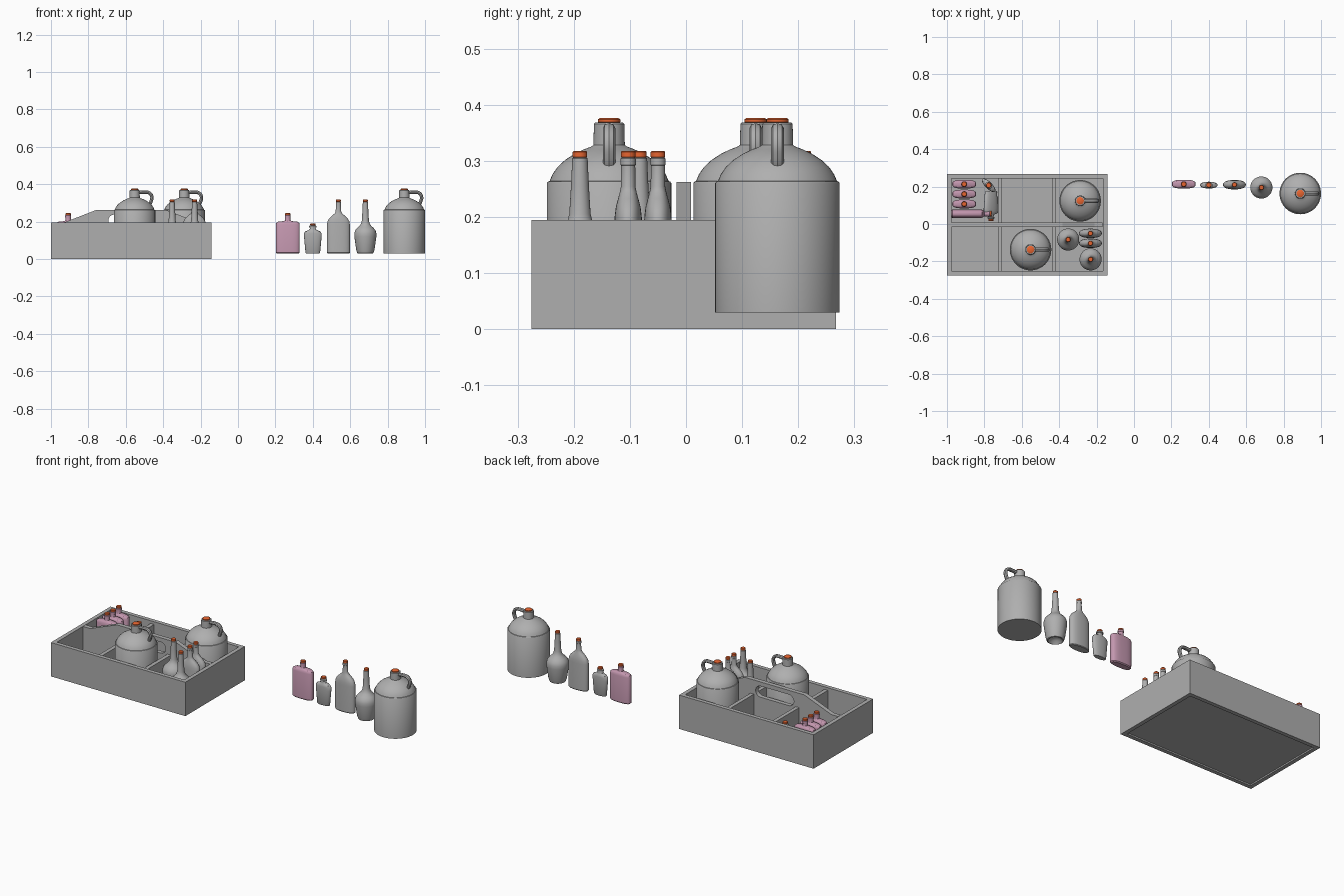
import bpy, bmesh, math
from mathutils import Matrix, Vector, Euler

if "Cube" in bpy.data.objects:
    bpy.data.objects.remove(bpy.data.objects["Cube"])

def material(name, rgb):
    m = bpy.data.materials.new(name)
    m.diffuse_color = (*rgb, 1)
    m.use_nodes = True
    m.node_tree.nodes["Principled BSDF"].inputs["Base Color"].default_value = m.diffuse_color
    return m

PINK = material("pink_glass", (0.55, 0.31, 0.43))
CORK = material("orange_cork", (0.80, 0.13, 0.03))
GREY = material("dark_grey", (0.43, 0.43, 0.43))

def add(name, mesh, mat=None):
    ob = bpy.data.objects.new(name, mesh)
    bpy.context.collection.objects.link(ob)
    if not mesh.materials:
        mesh.materials.append(mat or GREY)
    return ob

def smooth(ob, angle=35):
    bpy.ops.object.select_all(action='DESELECT')
    ob.select_set(True)
    bpy.context.view_layer.objects.active = ob
    bpy.ops.object.shade_smooth_by_angle(angle=math.radians(angle))

def box(name, x0, x1, y0, y1, z0, z1):
    bm = bmesh.new()
    bmesh.ops.create_cube(bm, size=1)
    for v in bm.verts:
        v.co = Vector(((x0 + x1) / 2 + v.co.x * (x1 - x0),
                       (y0 + y1) / 2 + v.co.y * (y1 - y0),
                       (z0 + z1) / 2 + v.co.z * (z1 - z0)))
    me = bpy.data.meshes.new(name)
    bm.to_mesh(me)
    bm.free()
    return add(name, me)

def turned(name, profile, n=2.0, seg=40):
    """Mesh from (z, half width, half depth) rings with superellipse sections."""
    bm = bmesh.new()
    rings = []
    for z, rx, ry in profile:
        ring = []
        for i in range(seg):
            c, s = math.cos(2 * math.pi * i / seg), math.sin(2 * math.pi * i / seg)
            e = 2 / (n if rx > ry * 1.3 else 2)
            ring.append(bm.verts.new((math.copysign(abs(c) ** e, c) * rx,
                                      math.copysign(abs(s) ** e, s) * ry, z)))
        rings.append(ring)
    for a, b in zip(rings, rings[1:]):
        for i in range(seg):
            j = (i + 1) % seg
            bm.faces.new((a[i], a[j], b[j], b[i]))
    bm.faces.new(rings[0][::-1])
    bm.faces.new(rings[-1])
    bmesh.ops.recalc_face_normals(bm, faces=bm.faces)
    me = bpy.data.meshes.new(name)
    bm.to_mesh(me)
    bm.free()
    return me

def round_profile(points):
    return [(z, r, r) for z, r in points]

def cork(z0, z1, r):
    return turned("cork", round_profile([(z0 - .01, r * .85), (z0, r * .85), (z0 + .001, r),
                                         (z1 - .002, r), (z1, r * .85)]), seg=24)

# Bottle shapes, each with its base at z = 0
flask = turned("flask", [(0, .058, .018), (.005, .063, .023), (.155, .064, .0235), (.164, .061, .021),
                         (.170, .050, .018), (.173, .020, .015), (.177, .015, .0145), (.192, .0145, .014),
                         (.193, .016, .0155), (.203, .016, .0155), (.205, .014, .014)], 2.8)
small = turned("small", [(0, .036, .014), (.004, .039, .016), (.09, .047, .018), (.108, .047, .018),
                         (.118, .040, .017), (.124, .024, .014), (.128, .017, .013), (.138, .015, .013),
                         (.140, .020, .016), (.146, .020, .016), (.150, .014, .013)], 2.2)
tall = turned("tall", [(0, .058, .022), (.004, .061, .025), (.155, .061, .025), (.172, .058, .024),
                       (.188, .049, .022), (.203, .033, .018), (.214, .020, .015), (.224, .015, .013),
                       (.262, .013, .0125), (.263, .014, .0135), (.274, .014, .0135), (.276, .012, .012)], 2.3)
onion = turned("onion", round_profile([(.022, .008), (.015, .025), (0, .038), (.002, .043), (.02, .049),
                                       (.09, .059), (.108, .059), (.124, .054), (.137, .043), (.148, .031),
                                       (.160, .023), (.175, .019), (.225, .0160), (.262, .0142),
                                       (.274, .0138), (.276, .012)]))
jug = turned("jug", round_profile([(0, .111), (.230, .111), (.233, .109), (.234, .106),
                                   (.246, .101), (.259, .092), (.272, .078), (.283, .061), (.291, .044),
                                   (.295, .033), (.298, .028), (.336, .027), (.338, .025)]), seg=56)

# Jug handle: bent strap swept along a curve
cu = bpy.data.curves.new("jug_handle", 'CURVE')
cu.dimensions = '3D'
cu.bevel_depth = .009
cu.bevel_resolution = 2
cu.use_fill_caps = True
cu.resolution_u = 5
path = [(.015, .324), (.05, .328), (.078, .324), (.092, .305), (.088, .278), (.076, .255)]
sp = cu.splines.new('BEZIER')
sp.bezier_points.add(len(path) - 1)
for p, (x, z) in zip(sp.bezier_points, path):
    p.co = (x, 0, z)
    p.handle_left_type = p.handle_right_type = 'AUTO'
tmp = bpy.data.objects.new("handle_curve", cu)
bpy.context.collection.objects.link(tmp)
handle = bpy.data.meshes.new_from_object(tmp.evaluated_get(bpy.context.evaluated_depsgraph_get()))
bpy.data.objects.remove(tmp)
for v in handle.vertices:
    v.co.y *= 1.25

small_cork = cork(.150, .160, .014)
tall_cork = cork(.276, .288, .013)
KINDS = {
    "flask": (flask, cork(.205, .215, .014), PINK),
    "small_bottle": (small, small_cork, None),
    "tall_bottle": (tall, tall_cork, None),
    "onion_bottle": (onion, tall_cork.copy(), None),
    "jug": (jug, cork(.338, .346, .020), None),
}

def place(kind, x, y, z=.03, rot=(0, 0, 0)):
    body, stop, mat = KINDS[kind]
    m = Matrix.Translation((x, y, z)) @ Euler([math.radians(a) for a in rot]).to_matrix().to_4x4()
    parts = [add(kind, body, mat), add(kind + "_cork", stop, CORK)]
    if kind == "jug":
        parts.append(add("jug_handle", handle))
    for ob in parts:
        ob.matrix_world = m
        smooth(ob)

# Display row
place("flask", .266, .213)
place("small_bottle", .40, .208)
place("tall_bottle", .537, .210)
place("onion_bottle", .681, .195)
place("jug", .889, .163)

# Crate contents: three flasks stand, one lies on its narrow edge
place("jug", -.288, .124)
place("jug", -.553, -.137)
for y in (.213, .16, .107):
    place("flask", -.908, y)
place("flask", -.976, .055, .095, (0, 90, 0))
place("small_bottle", -.777, .207, .03, (0, 0, -45))
place("small_bottle", -.765, .176, .075, (90, 40, 0))
place("onion_bottle", -.352, -.083)
place("onion_bottle", -.232, -.189)
place("tall_bottle", -.233, -.050)
place("tall_bottle", -.233, -.103)

# Crate walls, floor and cross dividers
X0, X1, Y0, Y1, T, H = -1.0, -.143, -.275, .267, .023, .195
YC = (Y0 + Y1) / 2
box("crate_front", X0, X1, Y0, Y0 + T, 0, H)
box("crate_back", X0, X1, Y1 - T, Y1, 0, H)
box("crate_left", X0, X0 + T, Y0 + T, Y1 - T, 0, H)
box("crate_right", X1 - T, X1, Y0 + T, Y1 - T, 0, H)
box("crate_floor", X0 + T, X1 - T, Y0 + T, Y1 - T, .008, .03)
for xc in (-.716, -.427):
    for ya, yb in ((Y0 + T, YC - .0125), (YC + .0125, Y1 - T)):
        box("cross_divider", xc - .011, xc + .011, ya, yb, .03, .18)

# Centre divider with raised carrying handle and rounded slot
XC = (X0 + X1) / 2
half = [(.404, .03), (.404, H), (.36, H), (.188, .262)]
outer = [(XC + x, z) for x, z in half] + [(XC - x, z) for x, z in reversed(half)]
slot = []
for side in (1, -1):
    for i in range(13):
        a = math.pi * (i / 12 - .5) + (0 if side > 0 else math.pi)
        slot.append((XC + side * .09 + .032 * math.cos(a), .206 + .032 * math.sin(a)))
cu = bpy.data.curves.new("centre_divider", 'CURVE')
cu.dimensions = '2D'
cu.fill_mode = 'BOTH'
cu.extrude = .0125
for pts in (outer, slot):
    sp = cu.splines.new('POLY')
    sp.points.add(len(pts) - 1)
    for p, (x, z) in zip(sp.points, pts):
        p.co = (x, z, 0, 1)
    sp.use_cyclic_u = True
tmp = bpy.data.objects.new("divider_curve", cu)
bpy.context.collection.objects.link(tmp)
me = bpy.data.meshes.new_from_object(tmp.evaluated_get(bpy.context.evaluated_depsgraph_get()))
bpy.data.objects.remove(tmp)
me.transform(Matrix.Translation((0, YC, 0)) @ Matrix.Rotation(math.pi / 2, 4, 'X'))
smooth(add("centre_divider", me), 20)
